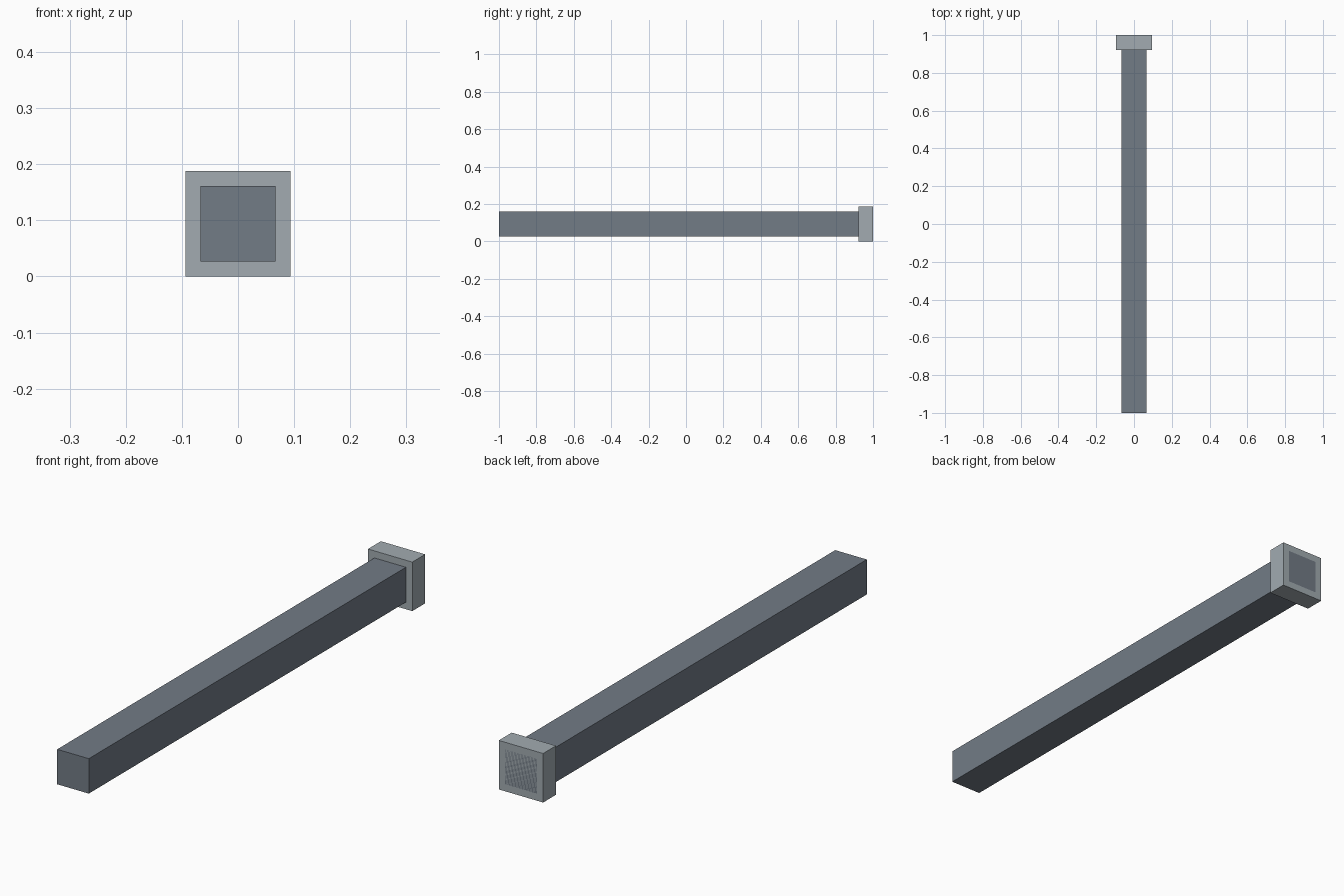
import bpy

if "Cube" in bpy.data.objects:
    bpy.data.objects.remove(bpy.data.objects["Cube"])


def material(name, rgb):
    mat = bpy.data.materials.new(name)
    mat.diffuse_color = (*rgb, 1.0)
    mat.use_nodes = True
    mat.node_tree.nodes["Principled BSDF"].inputs["Base Color"].default_value = mat.diffuse_color
    return mat


def box(name, width, y0, y1, z_mid, mat):
    """Square-section bar running along y."""
    bpy.ops.mesh.primitive_cube_add(size=1, location=(0, (y0 + y1) / 2, z_mid))
    obj = bpy.context.object
    obj.name = name
    obj.scale = (width, y1 - y0, width)
    bpy.ops.object.transform_apply(location=False, rotation=False, scale=True)
    obj.data.materials.append(mat)
    return obj


dark = material("dark_slate", (0.17, 0.20, 0.24))
light = material("light_slate", (0.36, 0.41, 0.44))

# Long square beam, running through the collar to its outer face
box("beam", 0.134, -1.0, 1.0, 0.094, dark)
# Wider square end collar
box("end_collar", 0.188, 0.922, 1.0, 0.094, light)
